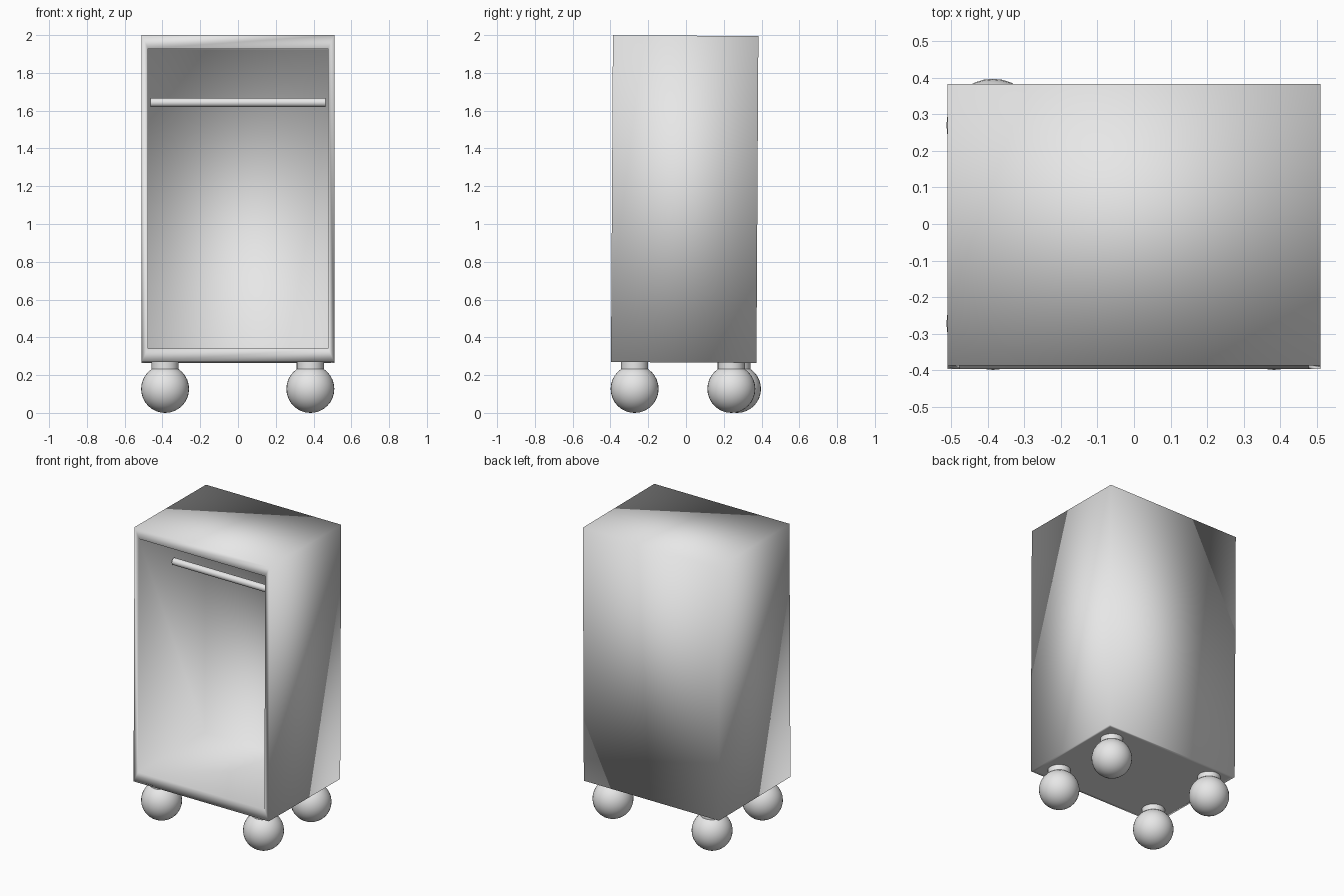
import bpy, bmesh
from math import pi
from mathutils import Matrix, Vector

old = bpy.data.objects.get("Cube")
if old:
    bpy.data.objects.remove(old, do_unlink=True)

# Single plain material
grey = bpy.data.materials.new("light_grey")
grey.use_nodes = True
tone = (0.8, 0.8, 0.8, 1)
grey.diffuse_color = tone
grey.node_tree.nodes["Principled BSDF"].inputs["Base Color"].default_value = tone


def finish(name, bm, matrix):
    """Turn a bmesh into a fully smooth-shaded object."""
    bm.transform(matrix)
    mesh = bpy.data.meshes.new(name)
    for face in bm.faces:
        face.smooth = True
    bm.to_mesh(mesh)
    bm.free()
    mesh.materials.append(grey)
    obj = bpy.data.objects.new(name, mesh)
    bpy.context.collection.objects.link(obj)
    return obj


def face_towards(bm, direction):
    bm.normal_update()
    return max(bm.faces, key=lambda f: f.normal.dot(Vector(direction)))


def cylinder(name, radius, length, matrix):
    bm = bmesh.new()
    bmesh.ops.create_cone(bm, cap_ends=True, segments=32, radius1=radius,
                          radius2=radius, depth=length)
    obj = finish(name, bm, matrix)
    obj.select_set(True)
    bpy.context.view_layer.objects.active = obj
    bpy.ops.object.shade_smooth_by_angle(angle=pi / 4)
    obj.select_set(False)
    return obj


# Cabinet shell leans back very slightly
WIDTH, DEPTH, HEIGHT = 1.02, 0.77, 1.73
lean = Matrix.Translation((0, -0.007, 1.132)) @ Matrix.Rotation(-0.006, 4, "X")

bm = bmesh.new()
bmesh.ops.create_cube(bm, size=1)
bmesh.ops.scale(bm, vec=(WIDTH, DEPTH, HEIGHT), verts=bm.verts)

# Front rim, thicker at top and bottom, then the hollow behind it
front = face_towards(bm, (0, -1, 0))
bmesh.ops.inset_individual(bm, faces=[front], thickness=0.047)
for v in front.verts:
    v.co.z *= 0.794 / abs(v.co.z)
bm.normal_update()
bmesh.ops.inset_individual(bm, faces=[front], thickness=0, depth=-0.72)

# Narrow border on the underside
base = face_towards(bm, (0, 0, -1))
bmesh.ops.inset_individual(bm, faces=[base], thickness=0.03)
finish("cabinet", bm, lean)

# Hanging rail across the hollow
cylinder("hanging_rail", 0.023, 0.926,
         Matrix.Translation((0, -0.03, 1.643)) @ Matrix.Rotation(pi / 2, 4, "Y"))

# Ball feet on short stems
feet = {
    "front_right": (-0.386, -0.272),
    "front_left": (0.383, -0.272),
    "back_right": (-0.386, 0.27),
    "back_left": (0.383, 0.24),
}
for place, (x, y) in feet.items():
    bm = bmesh.new()
    bmesh.ops.create_uvsphere(bm, u_segments=32, v_segments=16, radius=0.127)
    finish(place + "_ball_foot", bm, Matrix.Translation((x, y, 0.127)))
    cylinder(place + "_stem", 0.072, 0.09, Matrix.Translation((x, y, 0.235)))
